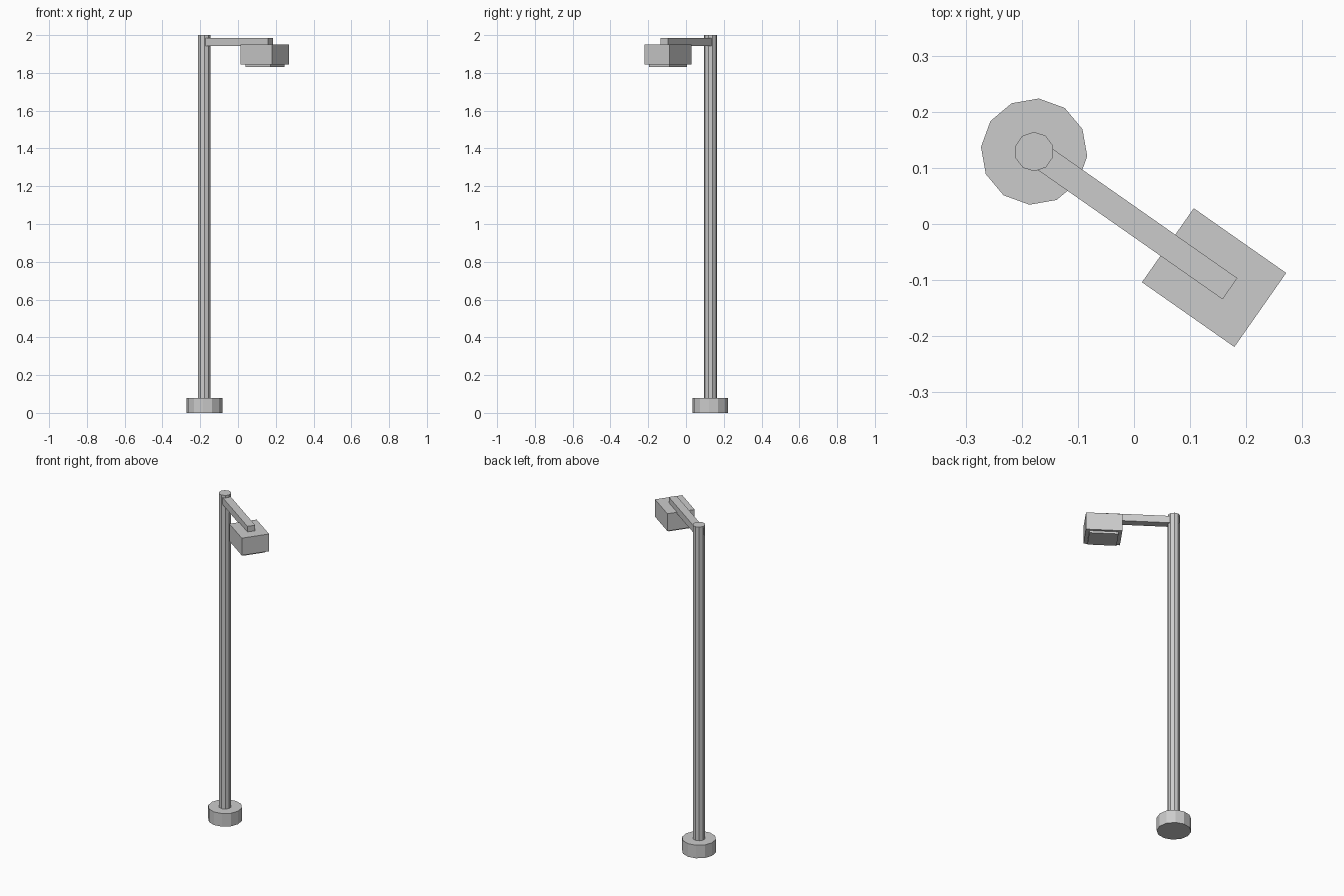
import bpy
from mathutils import Matrix, Vector
from math import radians

if "Cube" in bpy.data.objects:
    bpy.data.objects.remove(bpy.data.objects["Cube"])

YAW = radians(-35)                      # direction the arm points
FOOT = Vector((-0.178, 0.129, 0))       # pole axis on the ground
FRAME = Matrix.Translation(FOOT) @ Matrix.Rotation(YAW, 4, 'Z')


def cylinder(name, sides, radius, z0, z1):
    bpy.ops.mesh.primitive_cylinder_add(vertices=sides, radius=radius, depth=z1 - z0)
    ob = bpy.context.object
    ob.name = name
    ob.matrix_world = FRAME @ Matrix.Translation((0, 0, (z0 + z1) / 2))
    return ob


def box(name, x0, x1, width, z0, z1):
    bpy.ops.mesh.primitive_cube_add(size=1)
    ob = bpy.context.object
    ob.name = name
    ob.data.transform(Matrix.Diagonal((x1 - x0, width, z1 - z0, 1)))
    ob.matrix_world = FRAME @ Matrix.Translation(((x0 + x1) / 2, 0, (z0 + z1) / 2))
    return ob


# Base and pole
cylinder("base", 12, 0.095, 0, 0.08)
cylinder("pole", 10, 0.035, 0.04, 2.0)

# Arm reaching out from the pole
box("arm", -0.025, 0.426, 0.046, 1.942, 1.985)

# Lamp housing with a smaller lens underneath
box("lamp_housing", 0.291, 0.492, 0.161, 1.845, 1.951)
box("lens", 0.311, 0.472, 0.131, 1.832, 1.855)
